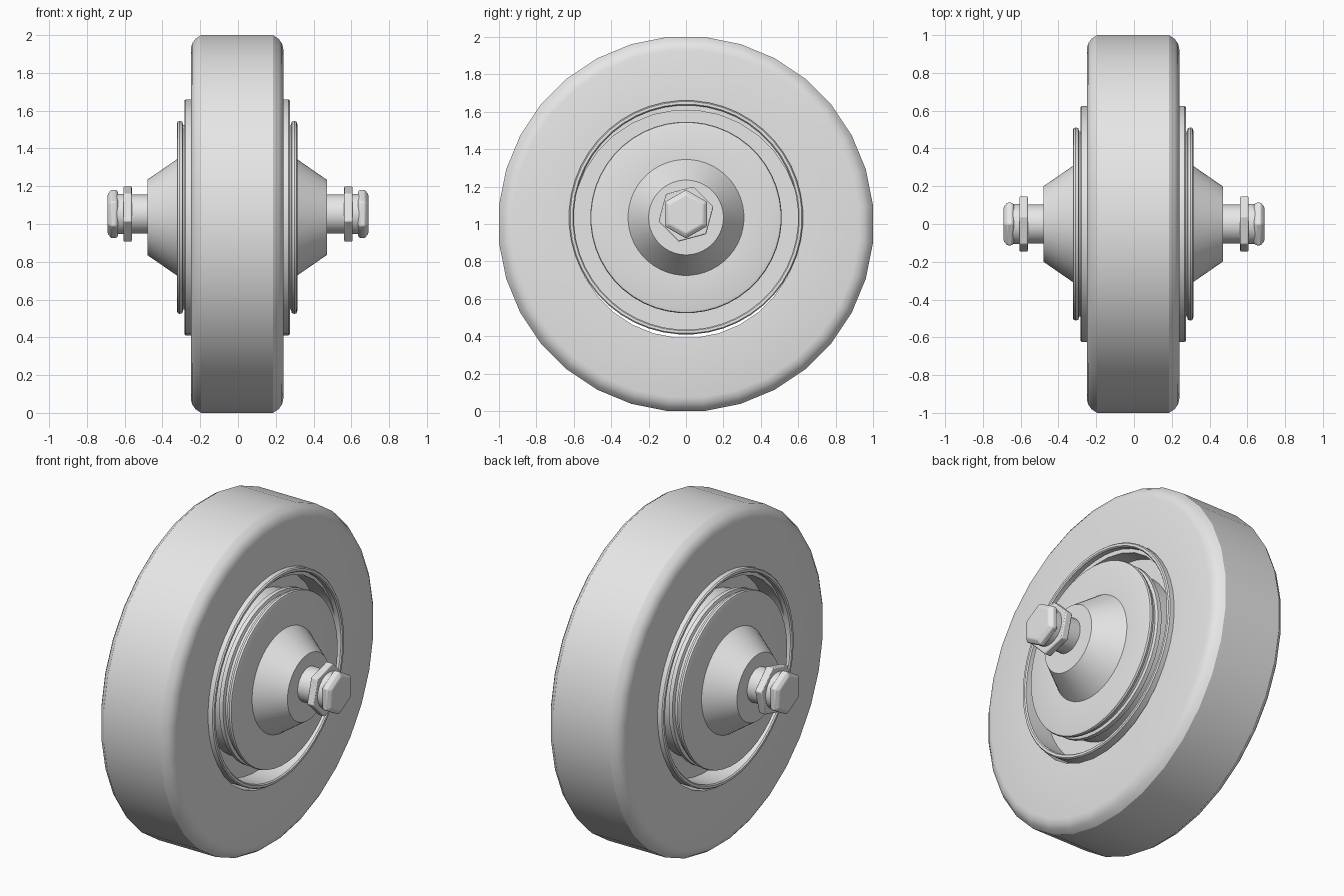
import bpy, bmesh
from math import cos, sin, pi, radians

cube = bpy.data.objects.get("Cube")
if cube:
    bpy.data.objects.remove(cube)

grey = bpy.data.materials.new("plain grey")
grey.use_nodes = True
grey.diffuse_color = (0.8, 0.8, 0.8, 1)
grey.node_tree.nodes["Principled BSDF"].inputs["Base Color"].default_value = (0.8, 0.8, 0.8, 1)


def finish(name, bm, bevel=0):
    """Turn a bmesh into a named, smooth shaded object."""
    bmesh.ops.recalc_face_normals(bm, faces=bm.faces)
    mesh = bpy.data.meshes.new(name)
    bm.to_mesh(mesh)
    bm.free()
    mesh.materials.append(grey)
    obj = bpy.data.objects.new(name, mesh)
    bpy.context.collection.objects.link(obj)
    if bevel:
        mod = obj.modifiers.new("soft edges", 'BEVEL')
        mod.width, mod.segments = bevel, 2
    bpy.ops.object.select_all(action='DESELECT')
    obj.select_set(True)
    bpy.context.view_layer.objects.active = obj
    bpy.ops.object.shade_smooth_by_angle(angle=radians(32))
    return obj


def lathe(name, profile, height, sides=32, turn=0.5, closed=False, bevel=0):
    """Revolve (x, radius) points about a horizontal axle at the given height."""
    bm = bmesh.new()
    rings = []
    for x, r in profile:
        angles = [2 * pi * (i + turn) / sides for i in range(sides)]
        rings.append([bm.verts.new((x, r * sin(a), height + r * cos(a))) for a in angles])
    pairs = list(zip(rings, rings[1:]))
    if closed:
        pairs.append((rings[-1], rings[0]))
    else:
        bm.faces.new(rings[0])
        bm.faces.new(rings[-1])
    for a, b in pairs:
        for i in range(sides):
            j = (i + 1) % sides
            bm.faces.new((a[i], a[j], b[j], b[i]))
    return finish(name, bm, bevel)


def mirrored(half, shift=-0.005):
    """Complete a half profile that runs from the outside inwards."""
    return [(x + shift, r) for x, r in half] + [(shift - x, r) for x, r in reversed(half)]


HUB_Z, AXLE_Z = 1.035, 1.053

# Tyre with rounded shoulders and an open middle
tyre = [(0.15, 0.61), (0.243, 0.61), (0.245, 0.93), (0.238, 0.96),
        (0.22, 0.985), (0.19, 1.005)]
lathe("tyre", mirrored(tyre), 1.0, closed=True)

# Rim barrel with thin raised lips and a recessed web
rim = [(0.13, 0.4), (0.13, 0.6), (0.272, 0.6), (0.279, 0.606), (0.279, 0.62),
       (0.272, 0.626), (0.14, 0.626)]
lathe("rim", mirrored(rim), HUB_Z, sides=48, closed=True)

# Hub: cone, cover disc and grooved drum
hub = [(0.475, 0.2), (0.316, 0.31), (0.319, 0.495), (0.315, 0.508), (0.305, 0.512),
       (0.29, 0.508), (0.285, 0.49), (0.265, 0.49), (0.26, 0.508), (0.235, 0.508),
       (0.23, 0.48), (0.1, 0.48)]
lathe("hub", mirrored(hub), HUB_Z, sides=48)

# Axle with washers, lock nuts and bolt heads at both ends
lathe("axle", [(-0.65, 0.103), (0.65, 0.103)], AXLE_Z, sides=24)
for side, label in ((1, "left"), (-1, "right")):
    def span(a, b, r):
        return [(side * a, r), (side * b, r)]
    lathe(label + "_lock_nut", span(0.562, 0.607, 0.152), AXLE_Z,
          sides=6, turn=0.25, bevel=0.006)
    lathe(label + "_washer", span(0.607, 0.64, 0.108), AXLE_Z, sides=24)
    lathe(label + "_bolt_head",
          [(side * x, r) for x, r in ((0.635, 0.117), (0.645, 0.13), (0.672, 0.13), (0.69, 0.105))],
          AXLE_Z, sides=6, turn=0, bevel=0.006)
